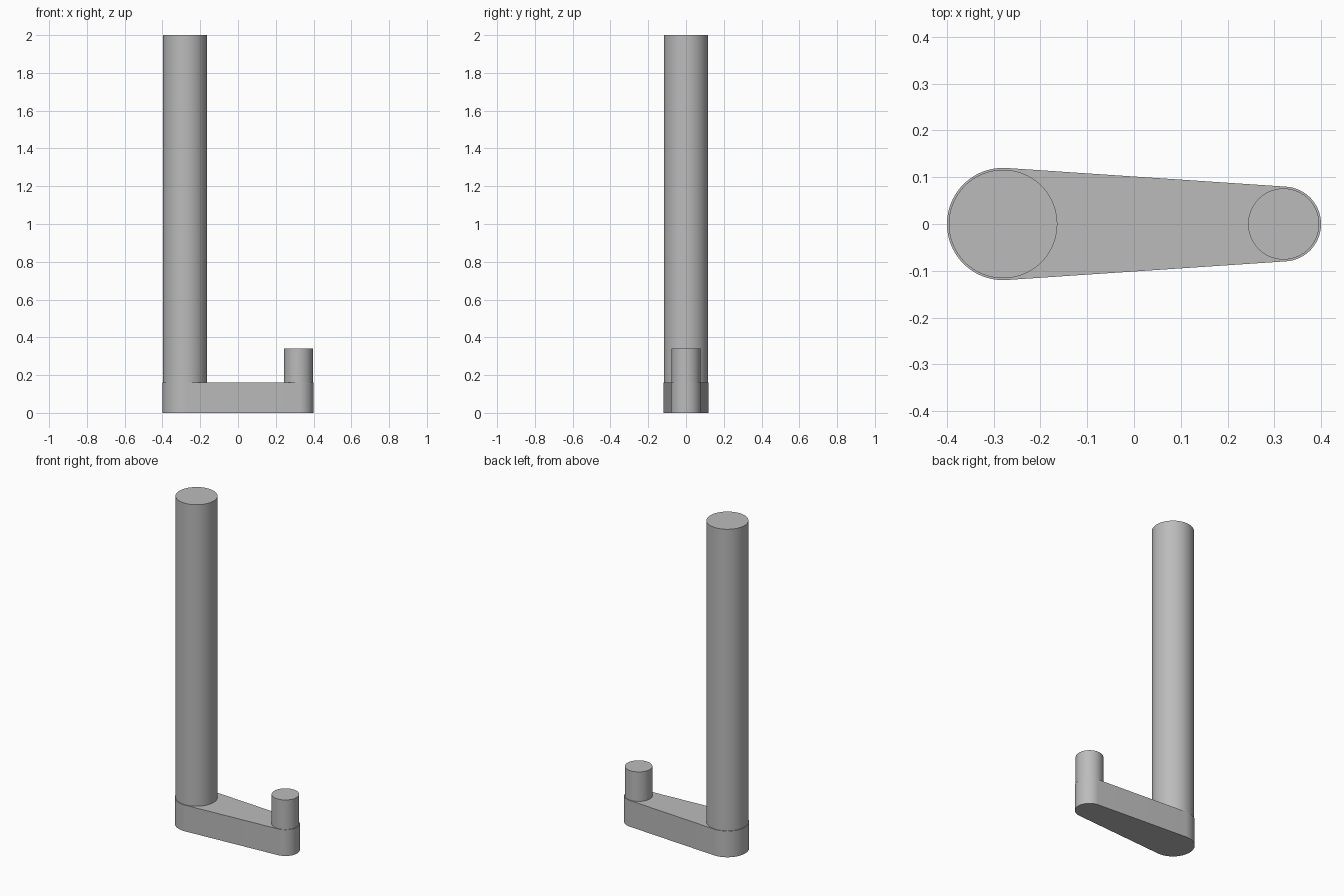
import bpy
import bmesh
import math

cube = bpy.data.objects.get("Cube")
if cube:
    bpy.data.objects.remove(cube, do_unlink=True)

# Positions and radii
BIG_X, BIG_R = -0.28, 0.12
SMALL_X, SMALL_R = 0.32, 0.08
ARM_TOP = 0.16
GAP = 0.004

grey = bpy.data.materials.new("plain grey")
grey.use_nodes = True
colour = (0.5, 0.5, 0.5, 1)
grey.diffuse_color = colour
grey.node_tree.nodes["Principled BSDF"].inputs["Base Color"].default_value = colour


def arc(cx, radius, start, end, steps=48):
    """Points on a circular arc centred on the x axis."""
    angles = [start + (end - start) * i / steps for i in range(steps + 1)]
    return [(cx + radius * math.cos(a), radius * math.sin(a)) for a in angles]


def extrude_outline(name, outline, bottom, top):
    """Solid prism from a closed outline, with smooth sides and sharp rims."""
    bm = bmesh.new()
    base = bm.faces.new([bm.verts.new((x, y, bottom)) for x, y in outline])
    result = bmesh.ops.extrude_face_region(bm, geom=[base], use_keep_orig=True)
    moved = [v for v in result["geom"] if isinstance(v, bmesh.types.BMVert)]
    bmesh.ops.translate(bm, verts=moved, vec=(0, 0, top - bottom))
    bmesh.ops.recalc_face_normals(bm, faces=bm.faces)
    mesh = bpy.data.meshes.new(name)
    bm.to_mesh(mesh)
    bm.free()
    mesh.materials.append(grey)
    obj = bpy.data.objects.new(name, mesh)
    bpy.context.collection.objects.link(obj)
    bpy.ops.object.select_all(action="DESELECT")
    obj.select_set(True)
    bpy.context.view_layer.objects.active = obj
    bpy.ops.object.shade_smooth_by_angle(angle=math.radians(30))
    return obj


# Tapered arm: two round ends joined by their common tangents
tangent = math.acos((BIG_R - SMALL_R) / (SMALL_X - BIG_X))
arm = arc(SMALL_X, SMALL_R, -tangent, tangent)
arm += arc(BIG_X, BIG_R, tangent, 2 * math.pi - tangent)
extrude_outline("crank_arm", arm, 0, ARM_TOP)

# Tall shaft and short pin, seated slightly inside the arm
for name, x, radius, top in (("main_shaft", BIG_X, BIG_R, 2),
                             ("crank_pin", SMALL_X, SMALL_R, 0.34)):
    circle = arc(x, radius - GAP, 0, 2 * math.pi, 96)[:-1]
    extrude_outline(name, circle, ARM_TOP - 0.02, top)
